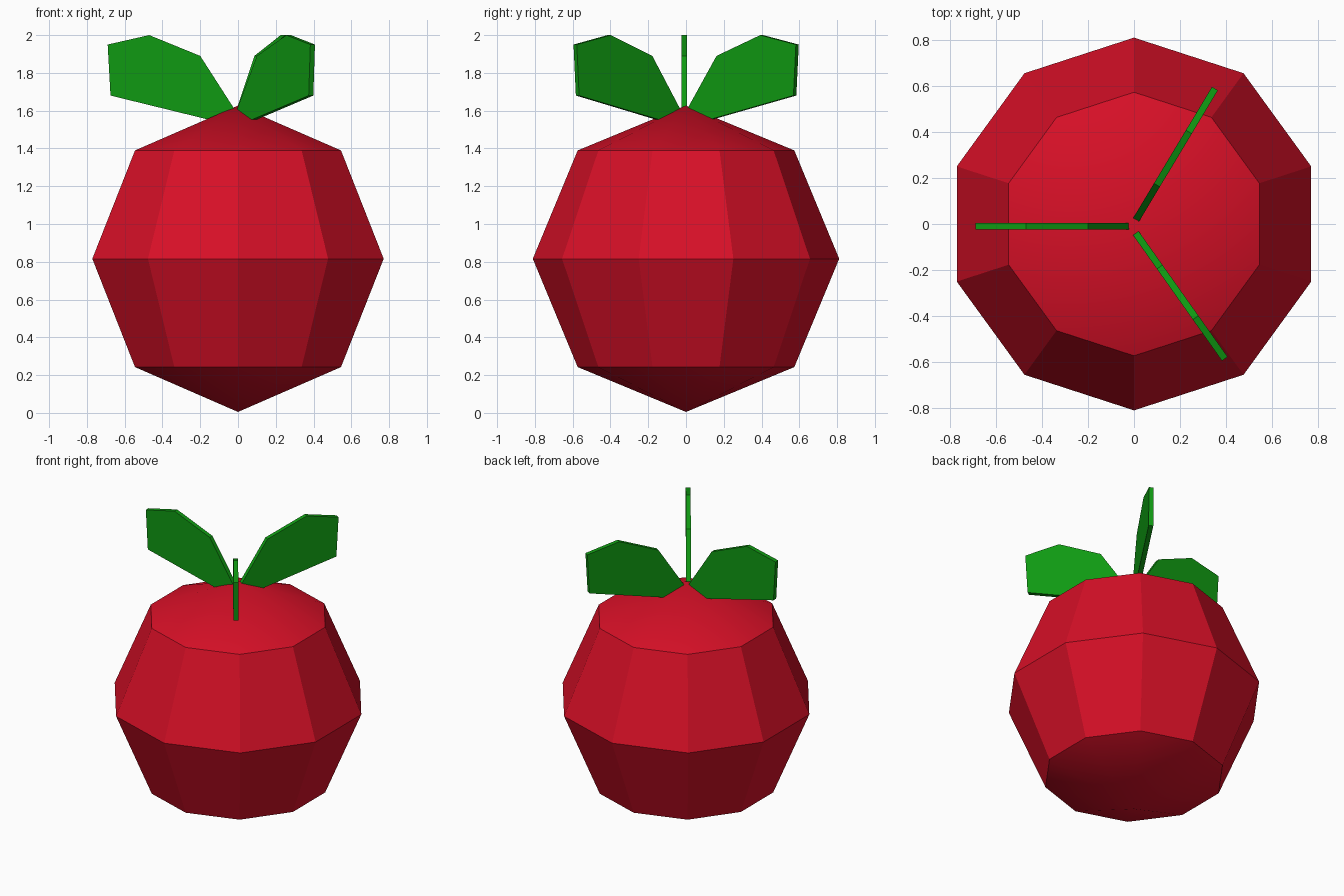
import bpy, bmesh, math
from mathutils import Matrix, Vector

cube = bpy.data.objects.get("Cube")
if cube:
    bpy.data.objects.remove(cube, do_unlink=True)


def make_material(name, rgb):
    mat = bpy.data.materials.new(name)
    mat.use_nodes = True
    mat.diffuse_color = (*rgb, 1)
    bsdf = next(n for n in mat.node_tree.nodes if n.type == 'BSDF_PRINCIPLED')
    bsdf.inputs["Base Color"].default_value = (*rgb, 1)
    return mat


red = make_material("fruit red", (0.68, 0.005, 0.02))
green = make_material("leaf green", (0.005, 0.32, 0.006))

# Faceted fruit body with softly shaded end caps
RADIUS = 0.811
bpy.ops.mesh.primitive_uv_sphere_add(segments=10, ring_count=4, radius=RADIUS,
                                     location=(0, 0, RADIUS + 0.005))
fruit = bpy.context.object
fruit.name = "fruit_body"
fruit.data.materials.append(red)
bpy.ops.object.shade_smooth_by_angle(angle=math.radians(30))

# Leaf outline: distance outward from the stem point, height
LEAF = [(0, 1.61), (0.18, 1.89), (0.45, 2.0), (0.67, 1.95),
        (0.655, 1.68), (0.145, 1.555), (0.08, 1.54)]
THICKNESS = 0.03


def add_leaf(name, origin, degrees):
    bm = bmesh.new()
    outline = [bm.verts.new((u, -THICKNESS / 2, z)) for u, z in LEAF]
    face = bm.faces.new(outline)
    grown = bmesh.ops.extrude_face_region(bm, geom=[face])["geom"]
    moved = [v for v in grown if isinstance(v, bmesh.types.BMVert)]
    bmesh.ops.translate(bm, verts=moved, vec=(0, THICKNESS, 0))
    bmesh.ops.recalc_face_normals(bm, faces=bm.faces)
    bm.transform(Matrix.Translation(Vector((*origin, 0)))
                 @ Matrix.Rotation(math.radians(degrees), 4, 'Z'))
    mesh = bpy.data.meshes.new(name)
    bm.to_mesh(mesh)
    bm.free()
    mesh.materials.append(green)
    bpy.context.collection.objects.link(bpy.data.objects.new(name, mesh))


# Three leaves spread around the crown
add_leaf("right_leaf", (-0.02, -0.01), 180)
add_leaf("back_left_leaf", (0.007, 0.015), 59)
add_leaf("front_left_leaf", (0.008, -0.04), -54.7)
